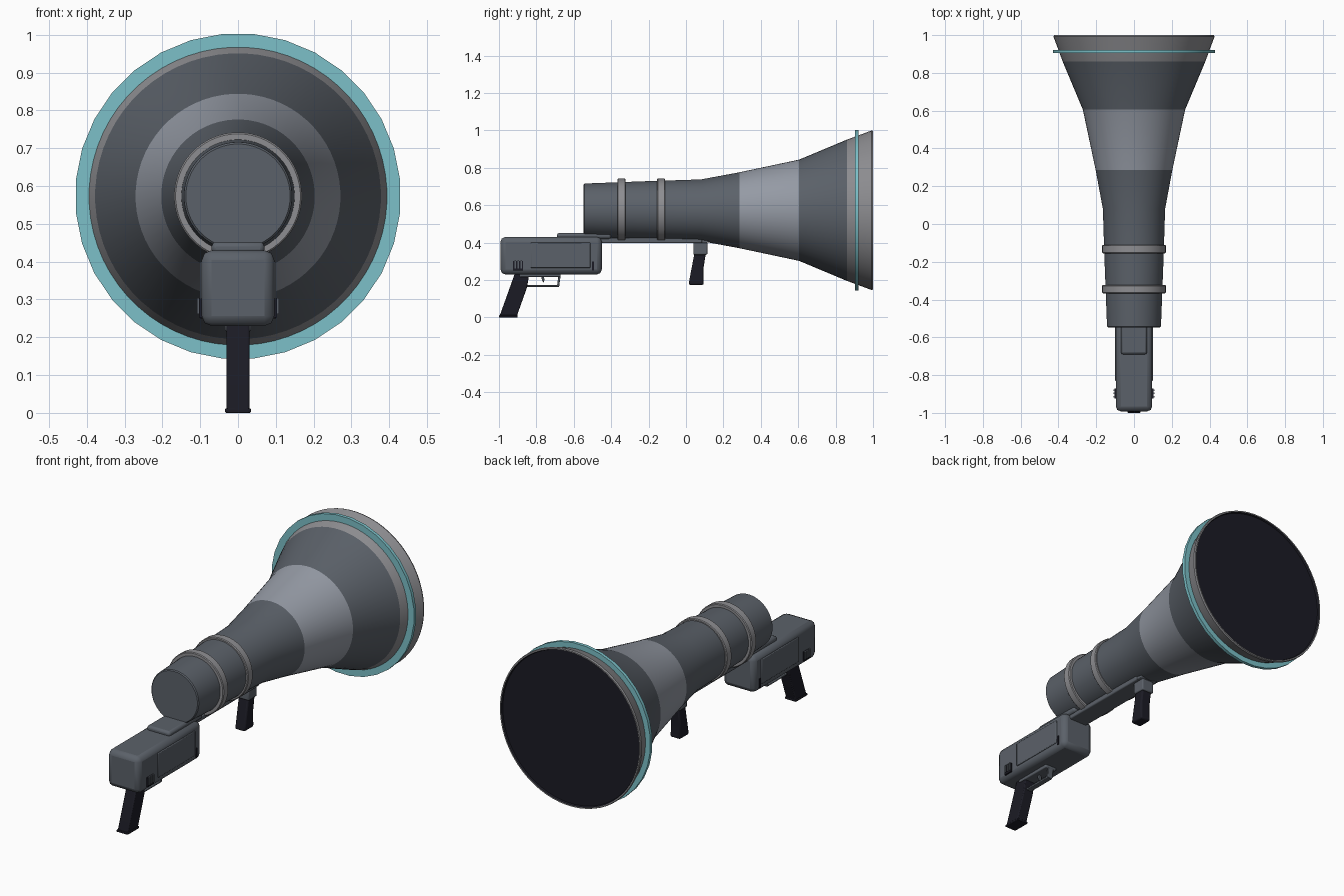
import bpy, bmesh, math
from mathutils import Vector

if "Cube" in bpy.data.objects:
    bpy.data.objects.remove(bpy.data.objects["Cube"])


def material(name, rgb):
    m = bpy.data.materials.new(name)
    m.diffuse_color = (*rgb, 1)
    m.use_nodes = True
    m.node_tree.nodes["Principled BSDF"].inputs["Base Color"].default_value = m.diffuse_color
    return m


DARK = material("dark steel", (0.105, 0.12, 0.142))
LIGHT = material("pale steel", (0.30, 0.325, 0.375))
GREY = material("rim grey", (0.27, 0.27, 0.285))
TEAL = material("teal", (0.20, 0.53, 0.58))
BLACK = material("navy black", (0.011, 0.011, 0.018))
AXIS_Z = 0.573


def finish(name, bm, mats, bevel=0, segments=2, angle=35):
    bmesh.ops.recalc_face_normals(bm, faces=bm.faces)
    me = bpy.data.meshes.new(name)
    bm.to_mesh(me)
    bm.free()
    ob = bpy.data.objects.new(name, me)
    bpy.context.collection.objects.link(ob)
    for m in mats:
        me.materials.append(m)
    if bevel:
        mod = ob.modifiers.new("bevel", 'BEVEL')
        mod.width, mod.segments = bevel, segments
        mod.limit_method = 'ANGLE'
    bpy.ops.object.select_all(action='DESELECT')
    ob.select_set(True)
    bpy.context.view_layer.objects.active = ob
    bpy.ops.object.shade_smooth_by_angle(angle=math.radians(angle))
    return ob


def lathe(name, profile, mats, indices=None, sides=32, closed=False, angle=35):
    """Revolve (y, radius) points about the horn axis; zero radius closes an end."""
    bm = bmesh.new()
    rings = []
    for y, r in profile:
        if r == 0:
            rings.append([bm.verts.new((0, y, AXIS_Z))] * sides)
        else:
            rings.append([bm.verts.new((r * math.cos(a), y, AXIS_Z + r * math.sin(a)))
                          for a in ((i + .5) * math.tau / sides for i in range(sides))])
    n = len(rings)
    for k in range(n if closed else n - 1):
        A, B = rings[k], rings[(k + 1) % n]
        for i in range(sides):
            j = (i + 1) % sides
            quad = list(dict.fromkeys((A[i], A[j], B[j], B[i])))
            f = bm.faces.new(quad)
            f.material_index = indices[k] if indices else 0
    return finish(name, bm, mats, angle=angle)


def prism(name, yz, x0, x1, mat, bevel=0, segments=2):
    """Extrude a side outline (y, z) from x0 to x1."""
    bm = bmesh.new()
    f = bm.faces.new([bm.verts.new((x0, y, z)) for y, z in yz])
    ext = bmesh.ops.extrude_face_region(bm, geom=[f])
    bmesh.ops.translate(bm, vec=Vector((x1 - x0, 0, 0)),
                        verts=[v for v in ext["geom"] if isinstance(v, bmesh.types.BMVert)])
    return finish(name, bm, [mat], bevel, segments)


def box(name, x0, x1, y0, y1, z0, z1, mat, bevel=0, segments=2):
    return prism(name, [(y0, z0), (y1, z0), (y1, z1), (y0, z1)], x0, x1, mat, bevel, segments)


# Horn: tube, flare, rim and dark mouth
lathe("horn",
      [(-.547, 0), (-.547, .138), (-.542, .143), (-.2, .156), (.08, .165), (.285, .203),
       (.605, .271), (.86, .378), (.92, .400), (.992, .427), (1.0, .424), (1.0, .417), (.99, .413), (.99, 0)],
      [DARK, LIGHT, GREY, BLACK],
      [0, 0, 0, 0, 0, 1, 0, 2, 2, 2, 2, 3, 3], sides=64)

# Teal flange around the rim
lathe("teal_flange", [(.904, .388), (.904, .431), (.922, .431), (.922, .388)], [TEAL], closed=True)

# Clamp bands around the tube
for i, y in enumerate((-.345, -.133)):
    lathe(f"clamp_band_{i + 1}",
          [(y - .022, .14), (y - .022, .165), (y - .018, .169), (y + .018, .169), (y + .022, .165), (y + .022, .14)],
          [GREY], closed=True, sides=48)

# Receiver with rounded corners, and the mounting rail
box("receiver", -.096, .096, -.992, -.45, .23, .43, DARK, .026)
box("receiver_top_plate", -.07, .07, -.69, -.40, .42, .452, DARK, .012)
box("mounting_rail", -.055, .055, -.47, .085, .397, .425, DARK, .006)
prism("rail_nose", [(.06, .397), (.11, .397), (.13, .41), (.06, .425)], -.05, .05, DARK, .003)
box("receiver_underside", -.035, .035, -.89, -.67, .215, .235, DARK, .005)

# Side panels and vents on both sides
for side, s in (("left", -1), ("right", 1)):
    box(f"side_panel_{side}", s * .09, s * .101, -.83, -.51, .265, .40, DARK, .004)
    box(f"vent_frame_{side}", s * .09, s * .103, -.925, -.872, .252, .302, BLACK)
    for k in range(3):
        y = -.918 + k * .017
        box(f"vent_rib_{side}_{k + 1}", s * .10, s * .108, y, y + .008, .262, .304, DARK)
    box(f"side_latch_{side}", s * .09, s * .1, -.503, -.492, .25, .30, BLACK)

# Rear grip with base
prism("rear_grip", [(-.915, .235), (-.838, .235), (-.85, .16), (-.903, .012), (-.9, .002),
                    (-.995, .002), (-.995, .012)], -.031, .031, BLACK, .008)
box("rear_grip_base", -.034, .034, -1.0, -.9, 0, .012, BLACK, .003)

# Trigger guard and trigger
box("guard_bar", -.016, .016, -.862, -.678, .163, .173, DARK, .003)
prism("guard_front", [(-.69, .163), (-.678, .166), (-.67, .225), (-.682, .225)], -.016, .016, DARK, .003)
prism("trigger", [(-.775, .225), (-.76, .225), (-.757, .20), (-.762, .185), (-.77, .2)],
      -.008, .008, DARK, .002)

# Front grip and its mounting block
box("front_grip_block", -.036, .036, .04, .114, .335, .402, DARK, .006)
prism("front_grip", [(.045, .342), (.106, .342), (.093, .26), (.095, .174), (.014, .174), (.018, .2)],
      -.03, .03, BLACK, .008)
